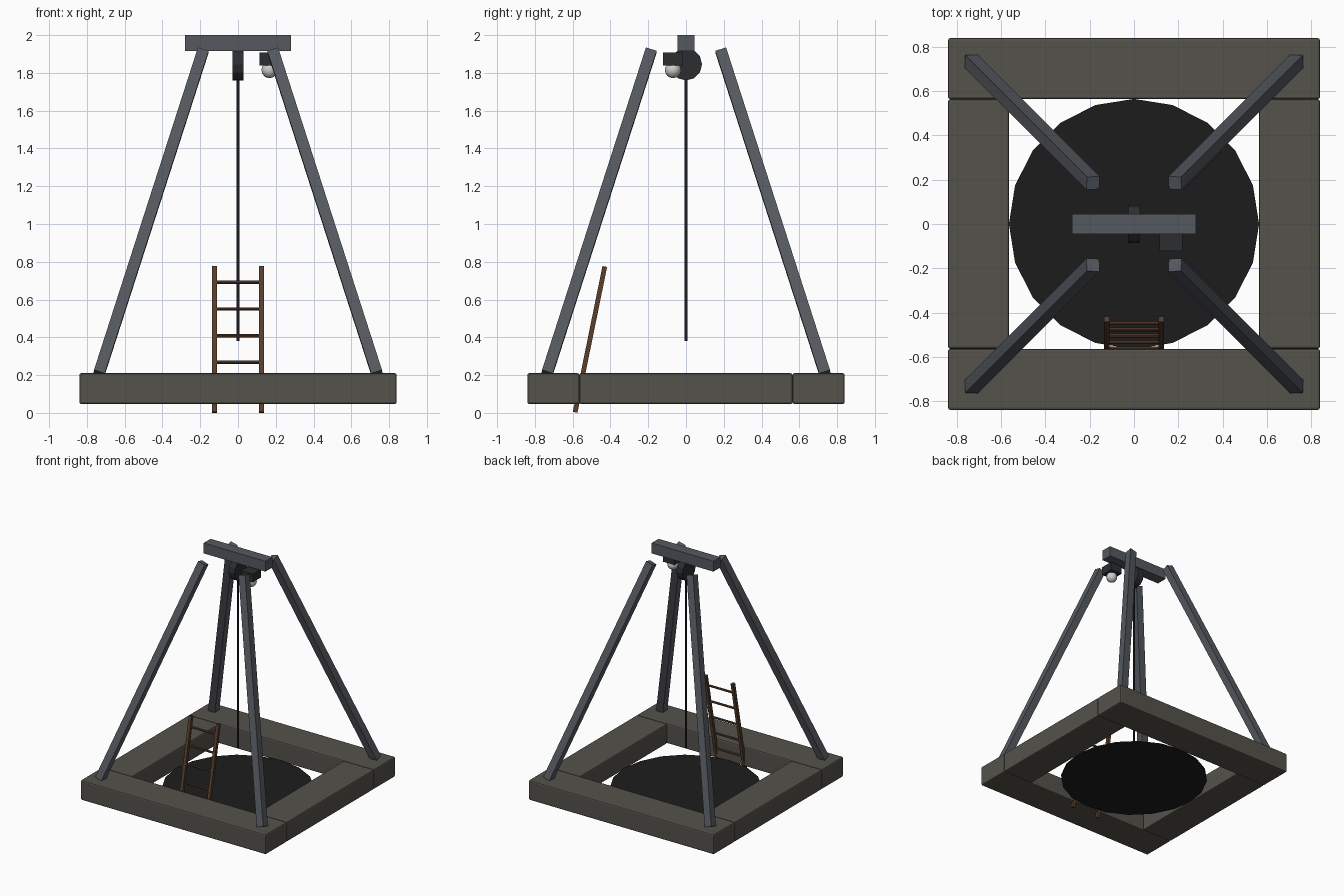
import bpy, math
from mathutils import Vector

if "Cube" in bpy.data.objects:
    bpy.data.objects.remove(bpy.data.objects["Cube"])


def material(name, r, g, b):
    m = bpy.data.materials.new(name)
    m.diffuse_color = (r, g, b, 1)
    m.use_nodes = True
    m.node_tree.nodes["Principled BSDF"].inputs["Base Color"].default_value = m.diffuse_color
    return m


STONE = material("stone", 0.09, 0.085, 0.07)
STEEL = material("steel", 0.09, 0.10, 0.115)
DARK = material("dark_metal", 0.025, 0.027, 0.03)
PIT = material("pit_black", 0.012, 0.012, 0.012)
ROPE = material("rope_dark", 0.02, 0.02, 0.025)
WOOD = material("wood", 0.10, 0.05, 0.025)
GLASS = material("lamp_glass", 0.6, 0.6, 0.57)


def finish(name, mat):
    o = bpy.context.object
    o.name = name
    o.data.materials.append(mat)
    return o


def box(name, lo, hi, mat, bevel=0):
    lo, hi = Vector(lo), Vector(hi)
    bpy.ops.mesh.primitive_cube_add(size=1, location=(lo + hi) / 2)
    o = finish(name, mat)
    o.scale = hi - lo
    bpy.ops.object.transform_apply(location=False, rotation=False, scale=True)
    if bevel:
        b = o.modifiers.new("bevel", 'BEVEL')
        b.width = bevel
        b.segments = 2
    return o


def bar(name, a, b, width, mat):
    """Square bar running from a to b."""
    a, b = Vector(a), Vector(b)
    w, h = width / 2, (b - a).length / 2
    o = box(name, (-w, -w, -h), (w, w, h), mat)
    o.location = (a + b) / 2
    o.rotation_euler = Vector((0, 0, 1)).rotation_difference(b - a).to_euler()
    return o


def cylinder(name, center, radius, depth, sides, mat, rot=(0, 0, 0)):
    bpy.ops.mesh.primitive_cylinder_add(vertices=sides, radius=radius, depth=depth,
                                        location=center, rotation=rot)
    return finish(name, mat)


# Stone kerb around the shaft
O, I, Z0, Z1 = 0.84, 0.564, 0.047, 0.21
box("front_kerb", (-O, -O, Z0), (O, -I, Z1), STONE, 0.01)
box("back_kerb", (-O, I, Z0), (O, O, Z1), STONE, 0.01)
box("left_kerb", (-O, -I, Z0), (-I, I, Z1), STONE, 0.01)
box("right_kerb", (I, -I, Z0), (O, I, Z1), STONE, 0.01)

# Dark shaft opening
cylinder("shaft_opening", (0, 0, 0.054), 0.565, 0.01, 20, PIT, (0, 0, math.pi / 2))

# Four leaning legs and the head beam
for sx, nx in ((-1, "left"), (1, "right")):
    for sy, ny in ((-1, "front"), (1, "back")):
        bar(f"{ny}_{nx}_leg", (sx * 0.735, sy * 0.735, 0.21),
            (sx * 0.185, sy * 0.185, 1.917), 0.06, STEEL)
box("head_beam", (-0.28, -0.045, 1.915), (0.28, 0.045, 2.0), STEEL)

# Pulley and hanging rope
cylinder("pulley", (0, 0, 1.845), 0.085, 0.056, 12, DARK, (0, math.pi / 2, 0))
cylinder("rope", (0, 0, 1.10), 0.008, 1.44, 6, ROPE)

# Work lamp under the beam
box("lamp_housing", (0.115, -0.122, 1.84), (0.22, -0.015, 1.908), DARK)
bpy.ops.mesh.primitive_uv_sphere_add(segments=12, ring_count=8, radius=0.043,
                                     location=(0.167, -0.069, 1.815))
finish("lamp_bulb", GLASS)
bpy.ops.object.shade_smooth()

# Ladder leaning inward
foot, top = Vector((0, -0.587, 0.003)), Vector((0, -0.43, 0.775))
for s, n in ((-1, "left"), (1, "right")):
    off = Vector((s * 0.124, 0, 0))
    bar(f"ladder_{n}_rail", foot + off, top + off, 0.025, WOOD)
for i in range(5):
    z = 0.127 + i * 0.141
    p = foot.lerp(top, (z - foot.z) / (top.z - foot.z))
    cylinder(f"ladder_rung_{i + 1}", p, 0.009, 0.248, 8, WOOD, (0, math.pi / 2, 0))
